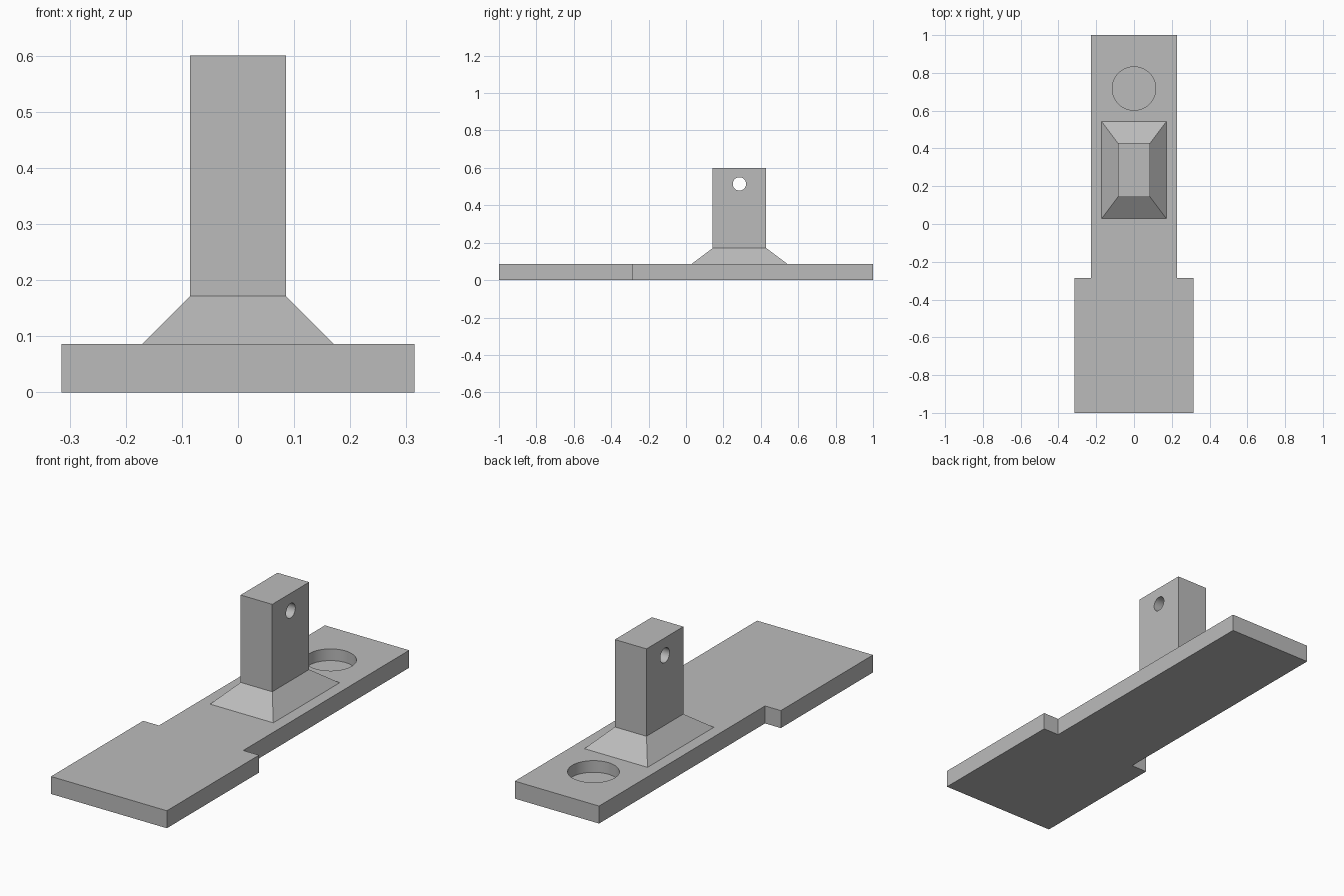
import bpy
import bmesh
from math import pi

if "Cube" in bpy.data.objects:
    bpy.data.objects.remove(bpy.data.objects["Cube"], do_unlink=True)

U = 1 / 35          # one design unit
PLATE = 3 * U       # plate thickness

grey = bpy.data.materials.new("plain grey")
grey.use_nodes = True
grey.diffuse_color = (0.5, 0.5, 0.5, 1)
grey.node_tree.nodes["Principled BSDF"].inputs["Base Color"].default_value = (0.5, 0.5, 0.5, 1)


def loft(name, rings):
    """Closed solid skinned through matching rings of points."""
    bm = bmesh.new()
    loops = [[bm.verts.new(p) for p in ring] for ring in rings]
    n = len(loops[0])
    for low, high in zip(loops, loops[1:]):
        for i in range(n):
            j = (i + 1) % n
            bm.faces.new((low[i], low[j], high[j], high[i]))
    bm.faces.new(loops[0][::-1])
    bm.faces.new(loops[-1])
    bmesh.ops.recalc_face_normals(bm, faces=bm.faces)
    mesh = bpy.data.meshes.new(name)
    bm.to_mesh(mesh)
    bm.free()
    mesh.materials.append(grey)
    obj = bpy.data.objects.new(name, mesh)
    bpy.context.collection.objects.link(obj)
    return obj


def drill(obj, radius, depth, location, rotation=(0, 0, 0)):
    """Cut a round hole and smooth its wall."""
    bpy.ops.mesh.primitive_cylinder_add(vertices=64, radius=radius, depth=depth,
                                        location=location, rotation=rotation)
    cutter = bpy.context.object
    cutter.name = "hole_cutter"
    cutter.hide_render = True
    cutter.data.materials.append(grey)
    mod = obj.modifiers.new("hole", 'BOOLEAN')
    mod.operation = 'DIFFERENCE'
    mod.solver = 'EXACT'
    mod.object = cutter
    bpy.ops.object.select_all(action='DESELECT')
    obj.select_set(True)
    bpy.context.view_layer.objects.active = obj
    bpy.ops.object.modifier_apply(modifier=mod.name)
    bpy.data.objects.remove(cutter, do_unlink=True)
    bpy.ops.object.shade_smooth_by_angle(angle=pi / 6)


# Base plate: wide front section stepping in to a narrower rear section
half = [(11, -35), (11, -10), (8, -10), (8, 35)]
outline = half + [(-x, y) for x, y in reversed(half)]
base_plate = loft("base_plate", [[(x * U, y * U, z) for x, y in outline] for z in (0, PLATE)])

# Shallow round recess behind the post
recess_depth = 2 * U
drill(base_plate, 0.115, 2 * recess_depth, (0, 0.717, PLATE))


# Upright post with a flared foot
def rectangle(hx, hy, z, cy=10):
    return [(sx * hx * U, (cy + sy * hy) * U, z * U)
            for sx, sy in ((-1, -1), (1, -1), (1, 1), (-1, 1))]


post = loft("post", [rectangle(6, 9, 3), rectangle(3, 5, 6), rectangle(3, 5, 21)])

# Cross hole through the top of the post
drill(post, 1.25 * U, 0.5, (0, 10 * U, 18 * U), (0, pi / 2, 0))
